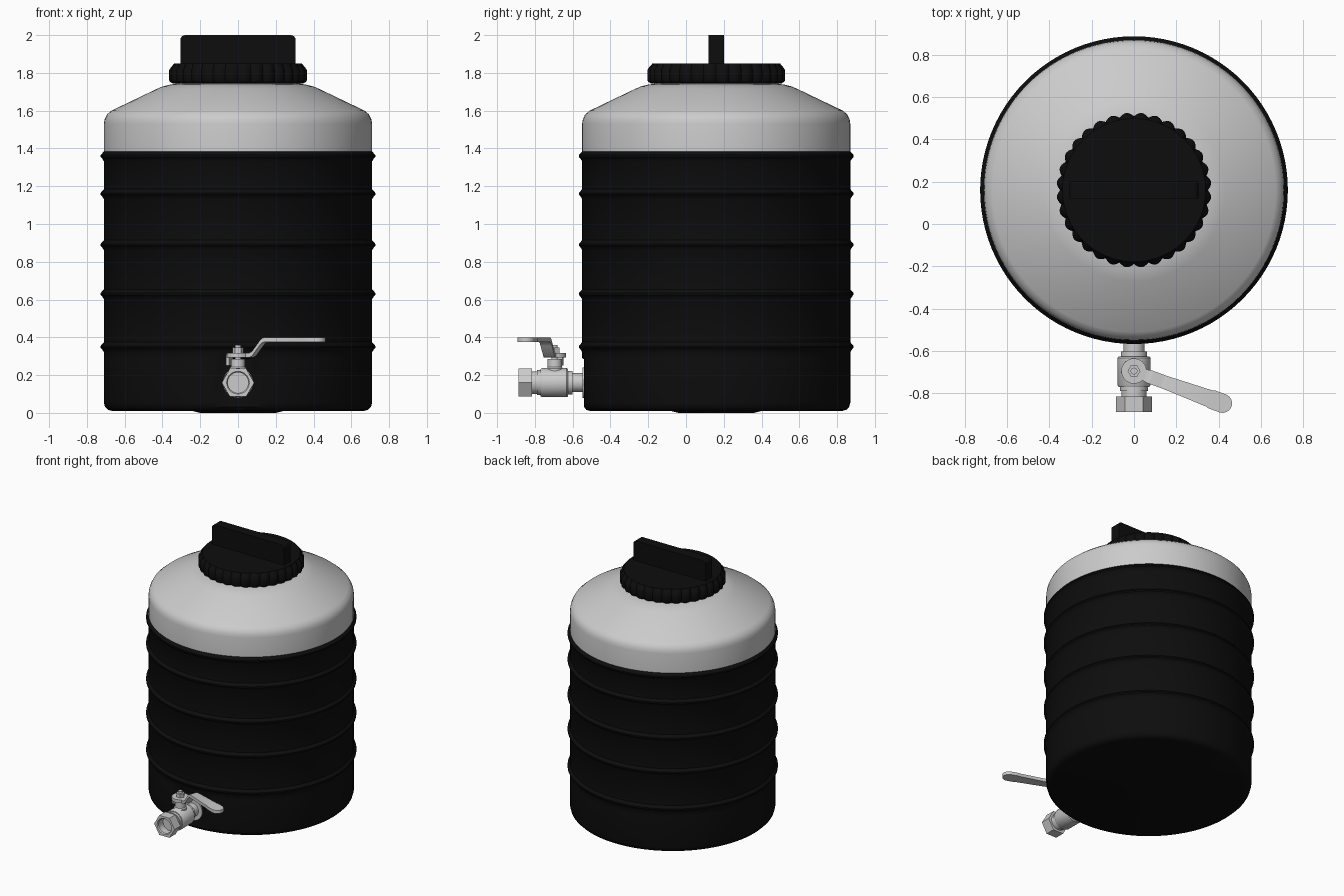
import bpy, bmesh, math
from mathutils import Matrix, Vector

if "Cube" in bpy.data.objects:
    bpy.data.objects.remove(bpy.data.objects["Cube"])

CY = 0.16      # tank axis in y
VZ = 0.16      # valve axis height
SY = -0.695    # valve stem position in y

black = bpy.data.materials.new("black_plastic")
black.diffuse_color = (0.004, 0.004, 0.004, 1)
black.use_nodes = True
black.node_tree.nodes["Principled BSDF"].inputs["Base Color"].default_value = black.diffuse_color


def finish(name, bm, mat=None, angle=35):
    bmesh.ops.remove_doubles(bm, verts=bm.verts, dist=1e-5)
    bmesh.ops.recalc_face_normals(bm, faces=bm.faces)
    me = bpy.data.meshes.new(name)
    bm.to_mesh(me)
    bm.free()
    ob = bpy.data.objects.new(name, me)
    bpy.context.collection.objects.link(ob)
    if mat:
        me.materials.append(mat)
    bpy.ops.object.select_all(action='DESELECT')
    ob.select_set(True)
    bpy.context.view_layer.objects.active = ob
    bpy.ops.object.shade_smooth_by_angle(angle=math.radians(angle))
    return ob


def lathe(profile, seg, matrix, shape=lambda r, a: r):
    """Revolve (radius, height) points; shape() may vary the radius by angle."""
    bm = bmesh.new()
    rows = []
    for r, h in profile:
        row = []
        for i in range(seg):
            a = 2 * math.pi * i / seg
            q = shape(r, a)
            row.append(bm.verts.new(matrix @ Vector((q * math.cos(a), q * math.sin(a), h))))
        rows.append(row)
    for lo, hi in zip(rows, rows[1:]):
        for i in range(seg):
            j = (i + 1) % seg
            bm.faces.new((lo[i], lo[j], hi[j], hi[i]))
    return bm


upright = Matrix.Translation((0, CY, 0))
forward = Matrix.Translation((0, 0, VZ)) @ Matrix.Rotation(math.pi / 2, 4, 'X')
stem_at = Matrix.Translation((0, SY, 0))

# Black ribbed barrel, with a small flat behind the tap
R = 0.71
prof = [(0, 0), (0.2, 0), (0.24, 0.01), (0.665, 0.01), (0.688, 0.016), (0.704, 0.032),
        (R, 0.055), (R, 0.284), (R, 0.29)]
for z in (0.35, 0.63, 0.89, 1.16, 1.36):
    prof += [(R, z - 0.028), (0.719, z - 0.014), (0.727, z - 0.005),
             (0.727, z + 0.005), (0.719, z + 0.014), (R, z + 0.024)]
bm = lathe(prof, 96, upright)
for v in bm.verts:
    if v.co.z < 0.287 and v.co.y < -0.54:
        v.co.y = -0.54
finish("barrel", bm, black)

# Grey shoulder and neck
finish("shoulder", lathe([(R, 1.384), (R, 1.53), (0.706, 1.555), (0.694, 1.58), (0.67, 1.60),
                          (0.43, 1.715), (0.40, 1.728), (0.36, 1.738), (0.33, 1.742),
                          (0.32, 1.76), (0, 1.76)], 96, upright))


# Scalloped screw cap
def scallop(r, a):
    return r - (0.017 * (1 - abs(math.sin(16 * a))) if r > 0.34 else 0)


finish("screw_cap", lathe([(0, 1.743), (0.345, 1.743), (0.361, 1.752), (0.366, 1.76),
                           (0.366, 1.815), (0.358, 1.828), (0.338, 1.85), (0, 1.85)],
                          256, upright, scallop), black)

# Cap grip bar
bm = bmesh.new()
bmesh.ops.create_cube(bm, size=1, matrix=Matrix.Translation((0, CY, 1.91)) @ Matrix.Diagonal((0.61, 0.08, 0.18, 1)))
corners = [e for e in bm.edges
           if abs(e.verts[0].co.y - e.verts[1].co.y) > 0.01 and e.verts[0].co.z > 1.95]
bmesh.ops.bevel(bm, geom=corners, offset=0.025, segments=4, affect='EDGES', profile=0.5)
finish("cap_grip", bm, black)

# Tap body: pipe, collars and barrel along the front axis
finish("tap_body", lathe([(0, 0.53), (0.08, 0.53), (0.08, 0.548), (0.05, 0.548), (0.05, 0.602),
                          (0.062, 0.602), (0.062, 0.625), (0.072, 0.625), (0.077, 0.632),
                          (0.077, 0.762), (0.072, 0.77), (0.066, 0.77), (0.066, 0.79),
                          (0.06, 0.79), (0.06, 0.825), (0, 0.825)], 48, forward))


# Hexagonal outlet with a round bore
def hexed(r, a):
    if r < 0.065:
        return r
    return r * math.cos(math.pi / 6) / math.cos(a % (math.pi / 3) - math.pi / 6)


finish("outlet_nut", lathe([(0.05, 0.815), (0.086, 0.815), (0.086, 0.888), (0.06, 0.888),
                            (0.054, 0.88), (0.054, 0.826), (0, 0.826)], 48, forward, hexed), angle=25)

# Stem and top nut
finish("tap_stem", lathe([(0, 0.2), (0.045, 0.2), (0.045, 0.235), (0.038, 0.242), (0.038, 0.285),
                          (0.016, 0.285), (0.016, 0.36), (0, 0.36)], 32, stem_at))
finish("stem_nut", lathe([(0, 0.31), (0.03, 0.31), (0.03, 0.345), (0, 0.345)], 6, stem_at), angle=20)

# Bent lever: stations of (distance, top height, half width)
T = 0.024
stations = []
for k in range(9):                                  # round hub
    a = math.pi - k * math.pi * 0.85 / 8
    stations.append((0.06 * math.cos(a), 0.318, max(0.06 * math.sin(a), 0.004)))
stations += [(0.075, 0.318, 0.032), (0.09, 0.325, 0.032), (0.13, 0.378, 0.032),
             (0.145, 0.394, 0.032), (0.16, 0.40, 0.032), (0.38, 0.40, 0.041), (0.39, 0.40, 0.045)]
for k in range(8):                                  # round tip
    a = k * math.pi / 14
    stations.append((0.445 + 0.045 * math.sin(a), 0.40, max(0.045 * math.cos(a), 0.004)))
bm = bmesh.new()
turn = stem_at @ Matrix.Rotation(math.radians(-20), 4, 'Z')
rings = [[bm.verts.new(turn @ Vector((u, s * w, z + d))) for s, d in ((-1, -T), (1, -T), (1, 0), (-1, 0))]
         for u, z, w in stations]
for p, q in zip(rings, rings[1:]):
    for i in range(4):
        j = (i + 1) % 4
        bm.faces.new((p[i], p[j], q[j], q[i]))
bm.faces.new(rings[0])
bm.faces.new(rings[-1])
finish("lever", bm)

# Stop tab under the lever hub
bm = bmesh.new()
bmesh.ops.create_cube(bm, size=1, matrix=turn @ Matrix.Translation((-0.048, 0, 0.28)) @ Matrix.Diagonal((0.016, 0.06, 0.06, 1)))
finish("lever_stop", bm)
